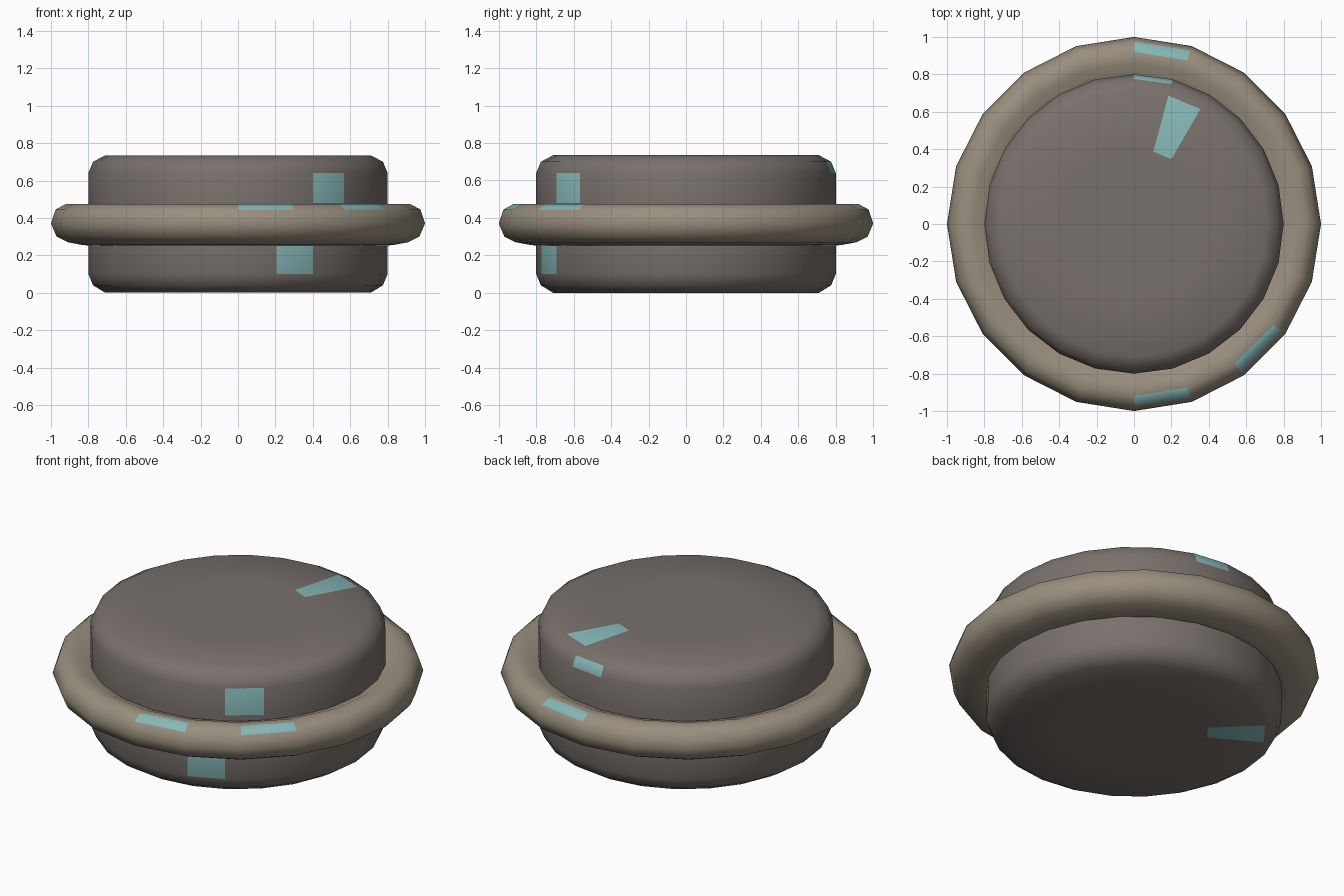
import bpy, bmesh, math
from mathutils import Vector

if "Cube" in bpy.data.objects:
    bpy.data.objects.remove(bpy.data.objects["Cube"])


def material(name, rgb):
    m = bpy.data.materials.new(name)
    m.diffuse_color = (*rgb, 1)
    m.use_nodes = True
    m.node_tree.nodes["Principled BSDF"].inputs["Base Color"].default_value = m.diffuse_color
    return m


STONE = material("stone", (0.19, 0.165, 0.15))
RIM = material("rim_stone", (0.32, 0.275, 0.21))
TEAL = material("teal_patina", (0.24, 0.48, 0.48))


def lathe(name, profile, sides, mat, closed=False, patches=()):
    """Revolve (radius, z) points around z; faces nearest the patches turn teal."""
    bm = bmesh.new()
    rings = []
    for r, z in profile:
        rings.append([bm.verts.new((r * math.cos(2 * math.pi * i / sides),
                                    r * math.sin(2 * math.pi * i / sides), z))
                      for i in range(sides)])
    pairs = list(zip(rings, rings[1:]))
    if closed:
        pairs.append((rings[-1], rings[0]))
    for a, b in pairs:
        for i in range(sides):
            j = (i + 1) % sides
            bm.faces.new((a[i], a[j], b[j], b[i]))
    if not closed:
        bm.faces.new(rings[0])
        bm.faces.new(rings[-1])
    bmesh.ops.recalc_face_normals(bm, faces=bm.faces)
    for p in patches:
        f = min(bm.faces, key=lambda f: (f.calc_center_median() - Vector(p)).length)
        f.material_index = 1
    me = bpy.data.meshes.new(name)
    bm.to_mesh(me)
    bm.free()
    me.materials.append(mat)
    me.materials.append(TEAL)
    ob = bpy.data.objects.new(name, me)
    bpy.context.collection.objects.link(ob)
    for f in me.polygons:
        f.use_smooth = True
    return ob


# Thick round disc with softened top and bottom edges
lathe("drum", [(0.40, 0.0), (0.71, 0.0), (0.775, 0.04), (0.80, 0.10), (0.80, 0.25),
               (0.80, 0.48), (0.80, 0.64), (0.775, 0.70), (0.71, 0.735), (0.40, 0.735)],
      24, STONE,
      patches=[(0.28, 0.5, 0.735), (0.48, -0.63, 0.58), (0.33, -0.73, 0.17),
               (0.1, 0.78, 0.67), (-0.45, 0.3, 0.0)])

# Rounded band around the middle
lathe("rim_band", [(0.76, 0.25), (0.83, 0.255), (0.91, 0.27), (0.97, 0.30), (1.0, 0.37),
                   (0.975, 0.445), (0.92, 0.475), (0.86, 0.468), (0.82, 0.45), (0.76, 0.44)],
      20, RIM, closed=True,
      patches=[(0.2, 0.93, 0.46), (0.72, -0.6, 0.46), (0.2, -0.93, 0.46)])
